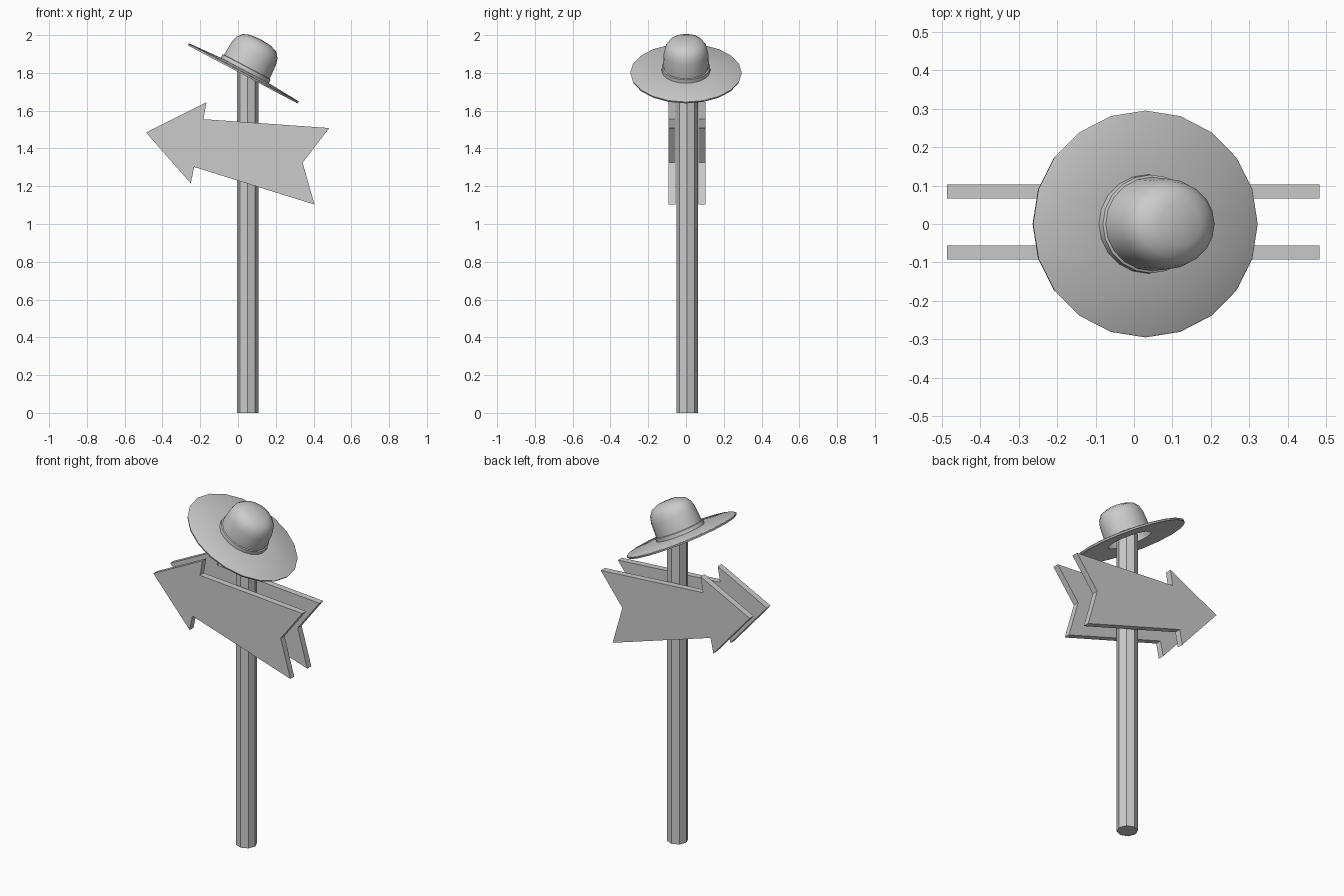
import bpy, bmesh, math
from mathutils import Matrix, Vector

if "Cube" in bpy.data.objects:
    bpy.data.objects.remove(bpy.data.objects["Cube"])

TILT = math.radians(27.9)
HAT = Matrix.Translation((0.028, 0, 1.797)) @ Matrix.Rotation(TILT, 4, 'Y') @ Matrix.Diagonal((1.12, 1, 1, 1))


def finish(name, bm, smooth=None):
    bmesh.ops.recalc_face_normals(bm, faces=bm.faces)
    me = bpy.data.meshes.new(name)
    bm.to_mesh(me)
    bm.free()
    ob = bpy.data.objects.new(name, me)
    bpy.context.collection.objects.link(ob)
    if smooth:
        bpy.ops.object.select_all(action='DESELECT')
        ob.select_set(True)
        bpy.context.view_layer.objects.active = ob
        bpy.ops.object.shade_smooth_by_angle(angle=math.radians(smooth))
    return ob


def lathe(name, profile, closed, matrix, sides=20, smooth=None):
    """Revolve (radius, height) points about z, then place with matrix."""
    bm = bmesh.new()
    vs = [bm.verts.new((r, 0, z)) for r, z in profile]
    pairs = list(zip(vs, vs[1:])) + ([(vs[-1], vs[0])] if closed else [])
    es = [bm.edges.new(p) for p in pairs]
    bmesh.ops.spin(bm, geom=vs + es, axis=(0, 0, 1), cent=(0, 0, 0),
                   angle=2 * math.pi, steps=sides, use_duplicate=False)
    bmesh.ops.remove_doubles(bm, verts=bm.verts, dist=1e-5)
    bm.transform(matrix)
    return finish(name, bm, smooth)


# Octagonal post
bm = bmesh.new()
bmesh.ops.create_cone(bm, cap_ends=True, segments=8, radius1=0.057, radius2=0.057, depth=1.82,
                      matrix=Matrix.Translation((0.051, 0.006, 0.91)))
finish("post", bm)

# Two matching arrow boards, front and back of the post
ARROW = [(-0.487, 1.485), (-0.167, 1.645), (-0.183, 1.555), (0.483, 1.508),
         (0.342, 1.325), (0.405, 1.103), (-0.232, 1.302), (-0.25, 1.215)]
for name, y0, y1 in (("front_board", -0.092, -0.056), ("back_board", 0.066, 0.103)):
    bm = bmesh.new()
    face = bm.faces.new([bm.verts.new((x, y0, z)) for x, z in ARROW])
    ext = bmesh.ops.extrude_face_region(bm, geom=[face], use_keep_orig=True)
    moved = [g for g in ext["geom"] if isinstance(g, bmesh.types.BMVert)]
    bmesh.ops.translate(bm, verts=moved, vec=Vector((0, y1 - y0, 0)))
    finish(name, bm)

# Hat brim, a thin ring slightly raised toward the crown
lathe("hat_brim", [(0.115, 0.004), (0.292, -0.006), (0.295, 0.004), (0.29, 0.007), (0.12, 0.018)],
      True, HAT, smooth=30)

# Hat band
lathe("hat_band", [(0.118, 0.01), (0.129, 0.01), (0.128, 0.038), (0.118, 0.042)], True, HAT, smooth=30)

# Hat crown with a rounded top
lathe("hat_crown", [(0.123, 0.01), (0.121, 0.06), (0.118, 0.12), (0.11, 0.155),
                    (0.09, 0.183), (0.055, 0.198), (0, 0.203)], False, HAT, smooth=60)
